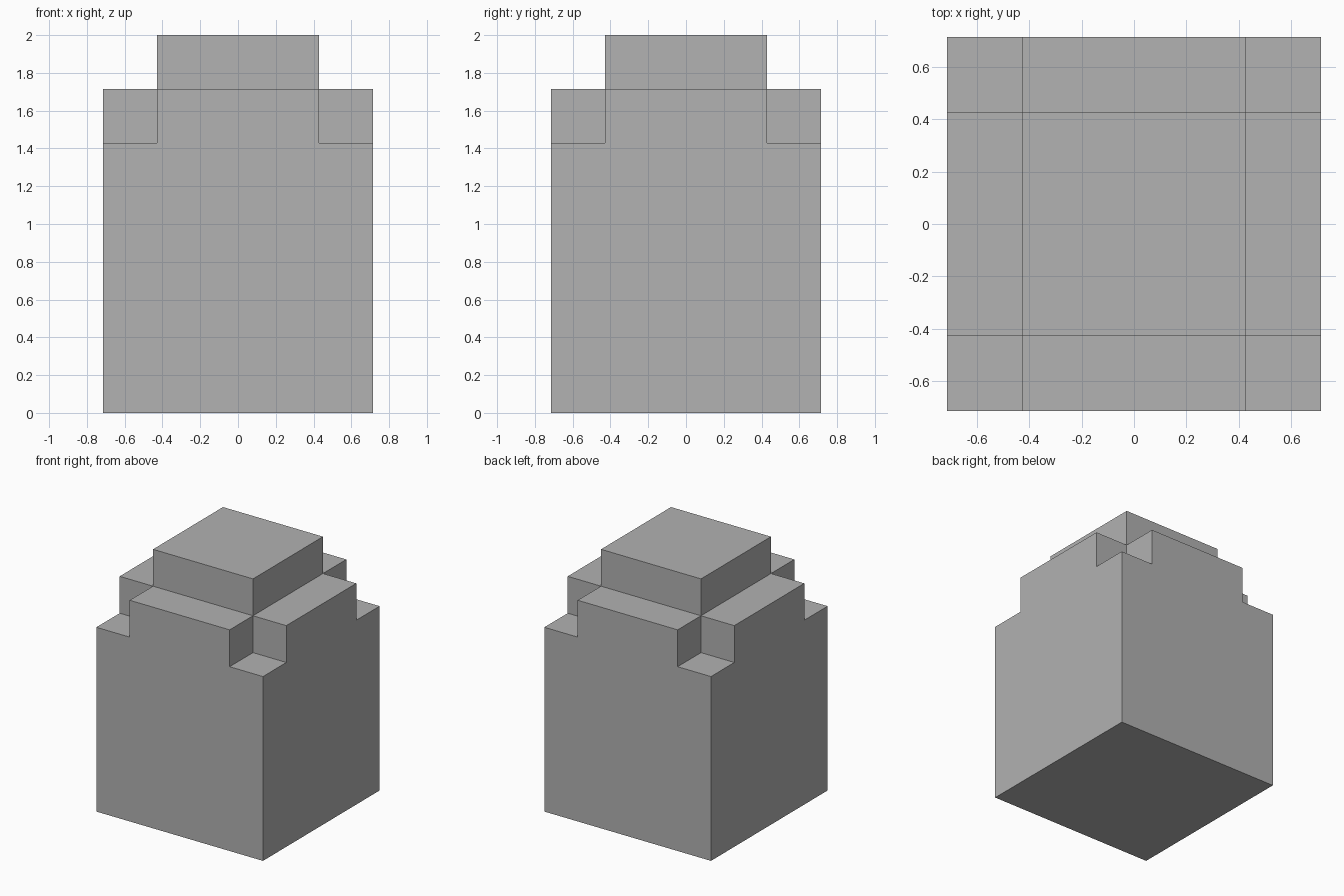
import bpy
import bmesh
import math
from mathutils import Vector

default = bpy.data.objects.get("Cube")
if default:
    bpy.data.objects.remove(default, do_unlink=True)

STEP = 2 / 7                     # height of each tier and depth of each notch
INNER, OUTER = 1.5 * STEP, 2.5 * STEP

# Plain grey finish
grey = bpy.data.materials.new("plain_grey")
grey.use_nodes = True
colour = (0.445, 0.445, 0.445, 1)
grey.diffuse_color = colour
grey.node_tree.nodes["Principled BSDF"].inputs["Base Color"].default_value = colour

bm = bmesh.new()


def raise_faces(faces, height):
    """Extrude the faces upward and return the new top faces."""
    result = bmesh.ops.extrude_face_region(bm, geom=faces)["geom"]
    verts = [g for g in result if isinstance(g, bmesh.types.BMVert)]
    bmesh.ops.translate(bm, vec=Vector((0, 0, height)), verts=verts)
    return [g for g in result if isinstance(g, bmesh.types.BMFace)]


def inside(face, axis):
    return abs(face.calc_center_median()[axis]) < INNER


# Footprint divided into corners, arms and centre
lines = (-OUTER, -INNER, INNER, OUTER)
grid = [[bm.verts.new((x, y, 0)) for x in lines] for y in lines]
footprint = [bm.faces.new((grid[j][i], grid[j][i + 1], grid[j + 1][i + 1], grid[j + 1][i]))
             for j in range(3) for i in range(3)]

# Main block, cross-shaped shoulder with notched corners, then square cap
body = raise_faces(footprint, 5 * STEP)
shoulder = raise_faces([f for f in body if inside(f, 0) or inside(f, 1)], STEP)
raise_faces([f for f in shoulder if inside(f, 0) and inside(f, 1)], STEP)

# Merge flat areas into clean faces
bmesh.ops.recalc_face_normals(bm, faces=bm.faces[:])
bmesh.ops.dissolve_limit(bm, angle_limit=math.radians(1), verts=bm.verts[:], edges=bm.edges[:])

mesh = bpy.data.meshes.new("stepped_block")
bm.to_mesh(mesh)
bm.free()
mesh.materials.append(grey)
bpy.context.collection.objects.link(bpy.data.objects.new("stepped_block", mesh))
